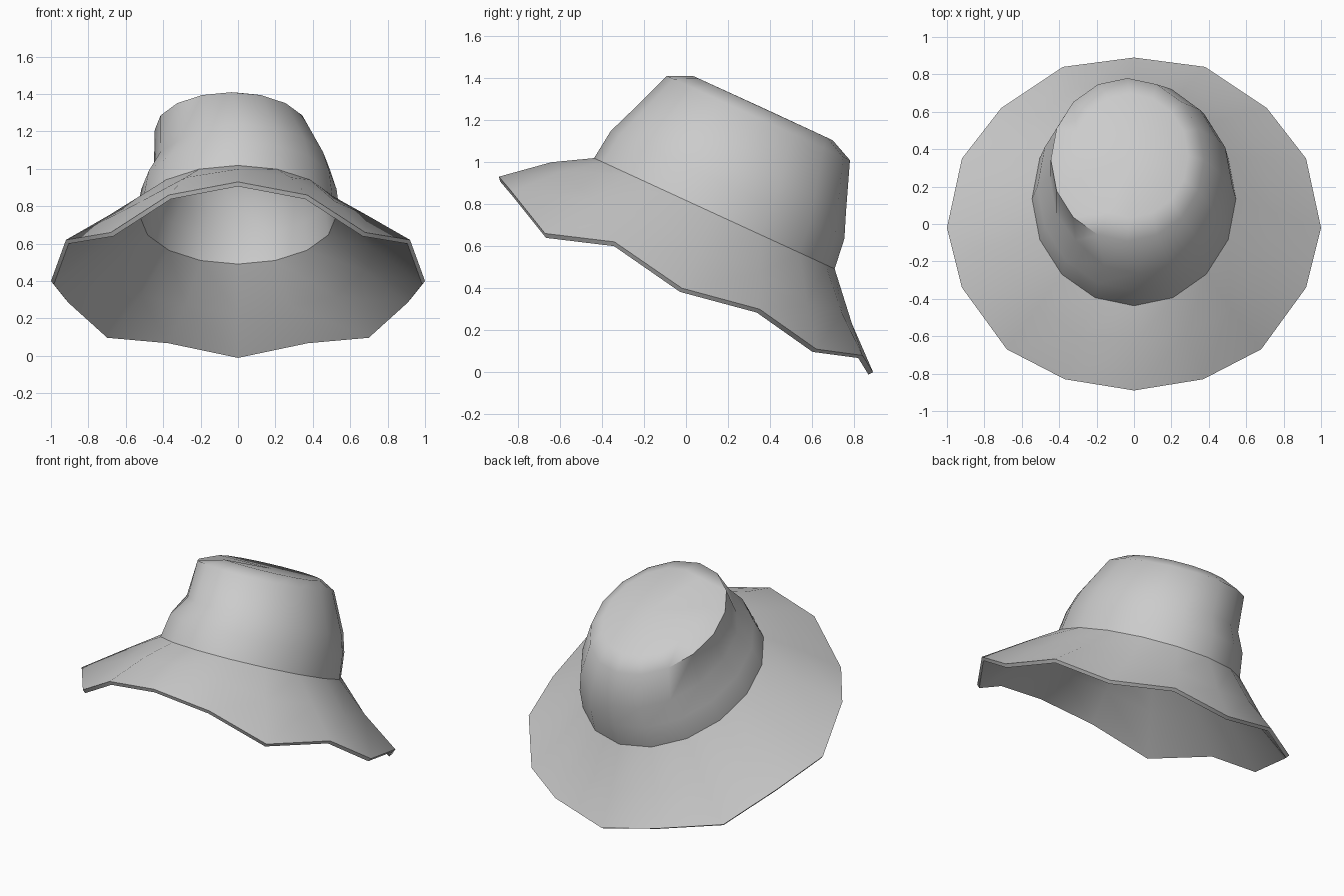
import bpy, bmesh, math
from mathutils import Vector

cube = bpy.data.objects.get("Cube")
if cube:
    bpy.data.objects.remove(cube)

SIDES = 16
CENTRE = Vector((0, 0.135, 0.755))      # middle of the head opening
AXIS = Vector((0, 0.418, 0.908))        # crown leans back along this
BACK = Vector((0, 0.908, -0.418))

# Crown rings: height along axis, half width, half length, sideways shift
CROWN = [(0.0, 0.545, 0.63, 0), (0.15, 0.522, 0.612, 0.005),
         (0.27, 0.47, 0.565, 0.02), (0.5, 0.41, 0.48, -0.035),
         (0.552, 0.31, 0.365, -0.02)]

# Drooping brim edge, front to back along one side
RIM = [(0, -0.89, 0.93), (0.37, -0.83, 0.86), (0.68, -0.67, 0.66),
       (0.92, -0.34, 0.62), (1.0, -0.02, 0.40), (0.92, 0.35, 0.30),
       (0.71, 0.62, 0.11), (0.38, 0.84, 0.08), (0, 0.89, 0.0)]


def crown_ring(height, width, length, shift):
    pts = []
    for i in range(SIDES):
        a = math.tau * i / SIDES
        p = CENTRE + AXIS * height - BACK * (length * math.cos(a))
        p.x = shift + width * math.sin(a)
        pts.append(p)
    return pts


def rim_ring():
    half = [Vector(p) for p in RIM]
    return half + [Vector((-p.x, p.y, p.z)) for p in half[-2:0:-1]]


# Brim: rim, a curved middle ring, then the crown base
base = crown_ring(*CROWN[0])
rim = rim_ring()
middle = []
for i, (b, r) in enumerate(zip(base, rim)):
    p = b.lerp(r, 0.45)
    p.z += 0.03 * math.cos(math.tau * i / SIDES) - 0.01
    middle.append(p)

bm = bmesh.new()
rings = [rim, middle] + [crown_ring(*c) for c in CROWN]
loops = [[bm.verts.new(p) for p in ring] for ring in rings]
for low, high in zip(loops, loops[1:]):
    for i in range(SIDES):
        j = (i + 1) % SIDES
        bm.faces.new((low[i], low[j], high[j], high[i]))

# Nearly flat top of the crown
tip = bm.verts.new(CENTRE + AXIS * 0.553)
for i in range(SIDES):
    bm.faces.new((loops[-1][i], loops[-1][(i + 1) % SIDES], tip))

# Soft dent at the front right of the crown
loops[-1][14].co -= AXIS * 0.03
loops[4][14].co += BACK * 0.03

# Crease where crown meets brim
for i in range(SIDES):
    bm.edges.get((loops[2][i], loops[2][(i + 1) % SIDES])).smooth = False

mesh = bpy.data.meshes.new("sun_hat")
bm.to_mesh(mesh)
bm.free()
hat = bpy.data.objects.new("sun_hat", mesh)
bpy.context.collection.objects.link(hat)

# Grey felt
felt = bpy.data.materials.new("grey_felt")
felt.use_nodes = True
colour = (0.6, 0.6, 0.6, 1)
felt.diffuse_color = colour
felt.node_tree.nodes["Principled BSDF"].inputs["Base Color"].default_value = colour
mesh.materials.append(felt)

# Cloth thickness, inward
cloth = hat.modifiers.new("cloth_thickness", "SOLIDIFY")
cloth.thickness = 0.025
cloth.offset = -1
bpy.ops.object.select_all(action="DESELECT")
hat.select_set(True)
bpy.context.view_layer.objects.active = hat
bpy.ops.object.modifier_apply(modifier=cloth.name)
bpy.ops.object.shade_smooth_by_angle(angle=math.radians(60), keep_sharp_edges=True)
